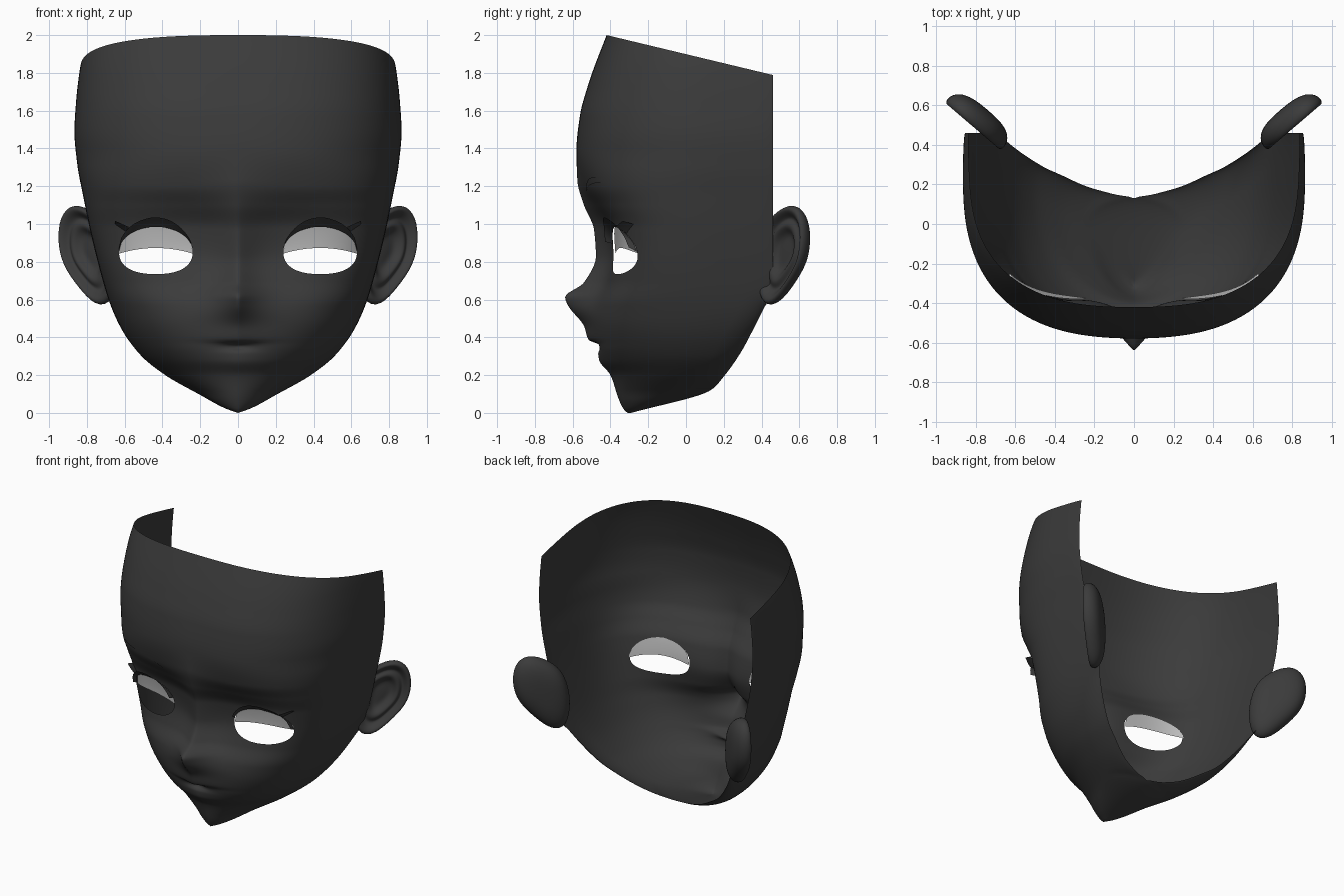
import bpy, bmesh, math
from mathutils import Vector

cube = bpy.data.objects.get("Cube")
if cube:
    bpy.data.objects.remove(cube, do_unlink=True)


def material(name, level):
    m = bpy.data.materials.new(name)
    m.use_nodes = True
    colour = (level, level, level, 1)
    m.diffuse_color = colour
    m.node_tree.nodes["Principled BSDF"].inputs["Base Color"].default_value = colour
    return m


DARK = material("charcoal", 0.044)
PALE = material("pale_grey", 0.52)


def curve(points):
    """Smooth interpolation without overshoot through (key, value) points."""
    k = [p[0] for p in points]
    v = [p[1] for p in points]
    d = [(v[i + 1] - v[i]) / (k[i + 1] - k[i]) for i in range(len(k) - 1)]
    m = [d[0]]
    for a, b in zip(d, d[1:]):
        m.append(2 * a * b / (a + b) if a * b > 0 else 0)
    m.append(d[-1])

    def value(t):
        t = min(max(t, k[0]), k[-1])
        i = 0
        while i < len(d) - 1 and t > k[i + 1]:
            i += 1
        h = k[i + 1] - k[i]
        s = (t - k[i]) / h
        return ((1 + 2 * s) * (1 - s) ** 2 * v[i] + s * (1 - s) ** 2 * h * m[i]
                + s * s * (3 - 2 * s) * v[i + 1] + s * s * (s - 1) * h * m[i + 1])
    return value


# Head shape, all keyed by height
profile = curve([(0, -.31), (.02, -.33), (.07, -.355), (.2, -.4), (.28, -.46), (.32, -.465),
                 (.352, -.435), (.385, -.515), (.46, -.54), (.57, -.625), (.612, -.64),
                 (.69, -.54), (.83, -.477), (.97, -.487), (1.1, -.54), (1.23, -.575),
                 (1.39, -.58), (1.57, -.562), (1.73, -.52), (2, -.42), (2.06, -.395)])
cheek_front = curve([(0, -.31), (.07, -.35), (.2, -.39), (.28, -.445), (.35, -.47), (.46, -.48),
                     (.57, -.465), (.7, -.41), (.85, -.38), (.98, -.395), (1.1, -.46), (1.2, -.525),
                     (1.39, -.575), (1.57, -.562), (1.73, -.52), (2, -.42), (2.06, -.395)])
half_width = curve([(0, .0004), (.025, .07), (.095, .2), (.2, .385), (.305, .515), (.45, .62),
                    (.6, .685), (.81, .745), (1, .79), (1.15, .82), (1.31, .85), (1.49, .866),
                    (1.65, .857), (1.8, .84), (1.88, .825), (2.06, .77)])
widest_y = curve([(0, -.3), (.06, -.17), (.12, -.03), (.22, .08), (.385, .18), (.6, .28),
                  (1, .28), (1.5, .25), (2.06, .25)])
rim_x = curve([(0, 0), (.12, 0), (.135, .1), (.18, .24), (.25, .36), (.32, .46), (.45, .57),
               (.55, .635), (.65, .69), (.8, .735), (1, .78), (1.3, .84), (1.5, .855), (1.8, .835), (2.06, .76)])
rim_y = curve([(0, -.29), (.12, .13), (.18, .19), (.32, .29), (.45, .36), (.55, .41), (.65, .46), (2.06, .46)])
squareness = curve([(0, 1.8), (.2, 2), (.35, 2.3), (.5, 2.7), (.7, 3.3), (.85, 3.6), (1, 3.5),
                    (1.2, 3), (1.4, 2.6), (2.06, 2.6)])
ridge_width = curve([(0, .1), (.2, .14), (.3, .15), (.35, .07), (.4, .13), (.5, .14), (.61, .12),
                     (.75, .11), (1, .15), (1.2, .22), (2.06, .25)])


def front(x, z):
    """Depth of the face surface at a point seen from the front."""
    p, ym, yb = squareness(z), widest_y(z), cheek_front(z)
    u = min(abs(x) / half_width(z), 1)
    ridge = (profile(z) - yb) * math.exp(-(abs(x) / ridge_width(z)) ** 1.3)
    return ym - (ym - yb) * (1 - u ** p) ** (1 / p) + ridge * (1 - u * u)


EYE_X, EYE_Z, EYE_A, LID = .435, .855, .195, .13


def eye_radius(x, z):
    """Below one inside the eye opening."""
    above = z > EYE_Z
    p = 2 if above else 2.4
    dx = abs(x - EYE_X) / EYE_A
    dz = abs(z - EYE_Z) / (LID if above else .12)
    return (dx ** p + dz ** p) ** (1 / p)


def lid(x):
    return EYE_Z + LID * math.sqrt(max(0, 1 - ((x - EYE_X) / EYE_A) ** 2))


def finish(name, bm, mat, subdivide=0):
    """Turn half of a part into a mirrored, smooth object."""
    mesh = bpy.data.meshes.new(name)
    bm.to_mesh(mesh)
    bm.free()
    mesh.materials.append(mat)
    for f in mesh.polygons:
        f.use_smooth = True
    ob = bpy.data.objects.new(name, mesh)
    bpy.context.collection.objects.link(ob)
    mirror = ob.modifiers.new("Mirror", "MIRROR")
    mirror.use_clip = True
    mirror.merge_threshold = .001
    if subdivide:
        sub = ob.modifiers.new("Subdivision", "SUBSURF")
        sub.levels = sub.render_levels = subdivide


def grid_faces(bm, rows, closed=False):
    for a, b in zip(rows, rows[1:]):
        n = len(a)
        for i in range(n if closed else n - 1):
            j = (i + 1) % n
            bm.faces.new((a[i], a[j], b[j], b[i]))


# Face shell: stacked slices running from the centre line round to the back rim
bm = bmesh.new()
FRONT, BACK = 84, 20
heights = [.006 * i for i in range(30)] + [.18 + .012 * i for i in range(157)]
rows = []
for z in heights:
    w, ym, xr, yr = half_width(z), widest_y(z), rim_x(z), rim_y(z)
    row = []
    for i in range(FRONT + 1):
        x = w * math.sin(math.pi / 2 * i / FRONT)
        row.append(bm.verts.new((x, front(x, z), z)))
    for i in range(1, BACK + 1):
        t = math.pi / 2 * i / BACK
        row.append(bm.verts.new((xr + (w - xr) * math.cos(t), ym + (yr - ym) * math.sin(t), z)))
    rows.append(row)
grid_faces(bm, rows)

# Eye opening: remove the inside and pull its border onto the outline
hole = []
for f in bm.faces:
    c = f.calc_center_median()
    if c.y < 0 and eye_radius(c.x, c.z) < 1:
        hole.append(f)
border = {v for f in hole for v in f.verts}
bmesh.ops.delete(bm, geom=hole, context="FACES")
for v in border:
    if v.is_valid:
        r = eye_radius(v.co.x, v.co.z)
        x = EYE_X + (v.co.x - EYE_X) / r
        z = EYE_Z + (v.co.z - EYE_Z) / r
        v.co = (x, front(x, z), z)

# Sloping cut along the top
bmesh.ops.bisect_plane(bm, geom=bm.verts[:] + bm.edges[:] + bm.faces[:],
                       plane_co=(0, -.42, 2), plane_no=(0, .24, 1), clear_outer=True)
finish("face_shell", bm, DARK)


def strip(name, x0, x1, low, high, off_low, off_high, mat):
    """Thin sheet that follows the face between two height curves."""
    bm = bmesh.new()
    rows = []
    for i in range(33):
        x = x0 + (x1 - x0) * i / 32
        row = []
        for j in range(7):
            t = j / 6
            z = low(x) + (high(x) - low(x)) * t
            row.append(bm.verts.new((x, front(x, z) - off_low - (off_high - off_low) * t, z)))
        rows.append(row)
    grid_faces(bm, rows)
    finish(name, bm, mat)


def arch(x, x0, x1):
    return 4 * (x - x0) * (x1 - x) / (x1 - x0) ** 2


# Shaded upper part of each eye
strip("eye_shade", EYE_X - EYE_A, EYE_X + EYE_A,
      lambda x: .843 + .03 * arch(x, .24, .63), lambda x: lid(x) + .008, -.01, -.01, PALE)

# Eyebrows, upper lashes and the outer lash tip
strip("eyebrow", .235, .66, lambda x: 1.17 + .09 * (x - .235) + .025 * arch(x, .235, .66),
      lambda x: 1.172 + .09 * (x - .235) + .055 * arch(x, .235, .66), .004, .004, DARK)
strip("upper_lash", .25, .63, lid,
      lambda x: lid(x) + .01 + .04 * arch(x, .25, .63) + .09 * max(0, x - .5), .001, .04, DARK)
strip("lash_tip", .58, .65, lambda x: .95 + .7 * (x - .58),
      lambda x: .985 + .45 * (x - .58), .002, .05, DARK)

# Ears: a cupped front, a rolled rim and a rounded back
outline = [(-.02, .96), (.08, 1.06), (.23, 1.115), (.315, 1.04), (.33, .91),
           (.295, .78), (.18, .66), (.07, .565), (-.03, .58), (-.06, .76)]
along, out = Vector((.76, .65, 0)), Vector((.65, -.76, 0))
origin = Vector((.69, .43, 0))
mid_u, mid_z = .13, .86
bm = bmesh.new()
rows = []
for s, w in [(.12, -.02), (.36, -.025), (.5, .012), (.62, .015), (.72, -.01), (.84, .025),
             (.95, .04), (1.03, .015), (.98, -.025), (.8, -.06), (.4, -.08)]:
    row = []
    for u, z in outline:
        p = origin + along * (mid_u + (u - mid_u) * s) + out * w
        p.z = mid_z + (z - mid_z) * s
        row.append(bm.verts.new(p))
    rows.append(row)
grid_faces(bm, rows, closed=True)
bm.faces.new(rows[0])
bm.faces.new(rows[-1])
bmesh.ops.recalc_face_normals(bm, faces=bm.faces[:])
finish("ear", bm, DARK, subdivide=2)
